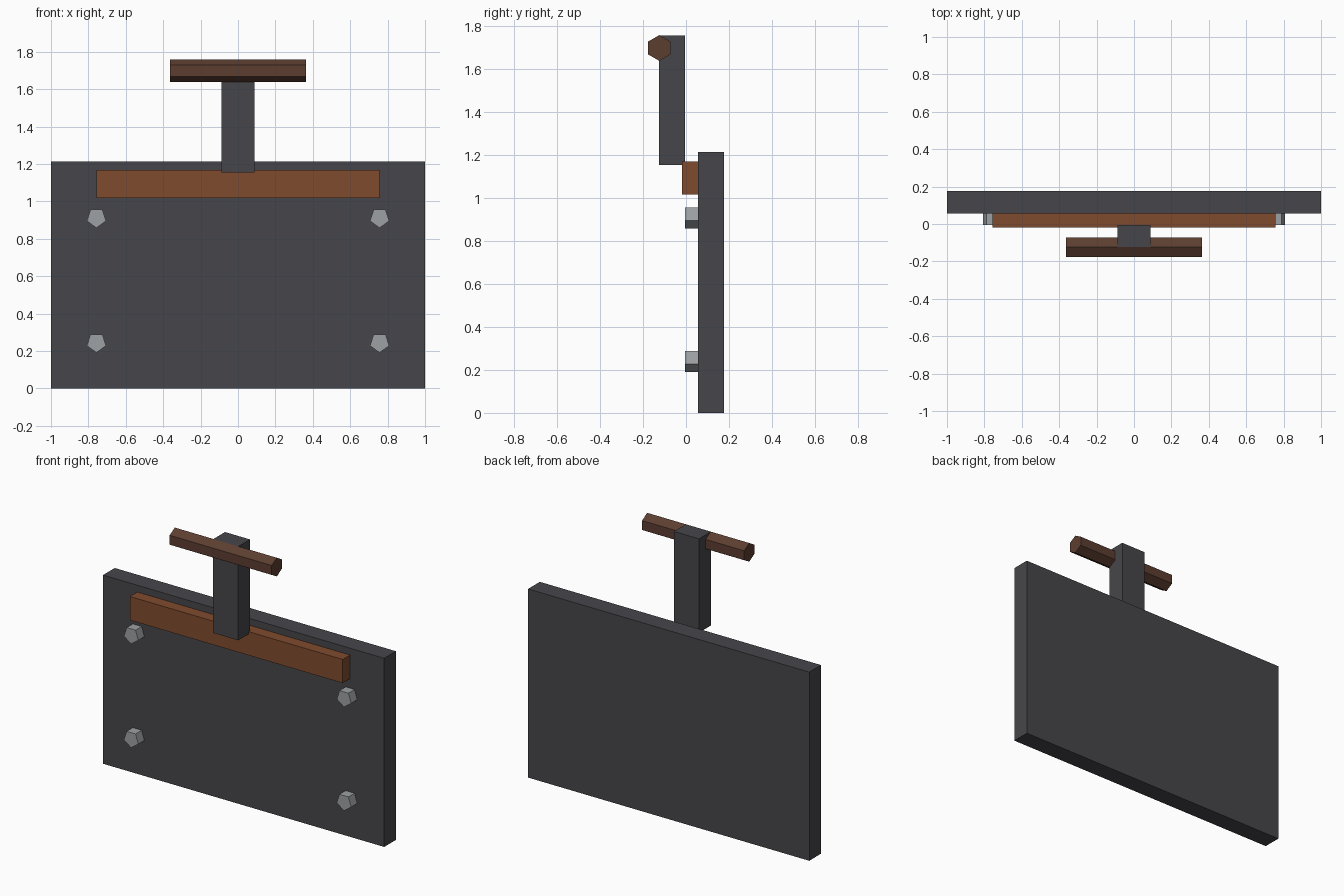
import bpy
import math
from mathutils import Vector

cube = bpy.data.objects.get("Cube")
if cube:
    bpy.data.objects.remove(cube, do_unlink=True)


def material(name, rgb):
    mat = bpy.data.materials.new(name)
    mat.use_nodes = True
    mat.diffuse_color = (*rgb, 1)
    mat.node_tree.nodes["Principled BSDF"].inputs["Base Color"].default_value = (*rgb, 1)
    return mat


dark_metal = material("dark metal", (0.062, 0.060, 0.068))
orange_wood = material("orange wood", (0.214, 0.070, 0.027))
brown_grip = material("brown grip", (0.107, 0.048, 0.030))
bolt_steel = material("bolt steel", (0.34, 0.355, 0.37))


def finish(name, mat):
    obj = bpy.context.object
    obj.name = obj.data.name = name
    obj.data.materials.append(mat)
    bpy.ops.object.transform_apply(location=False, rotation=True, scale=True)
    return obj


def box(name, low, high, mat):
    low, high = Vector(low), Vector(high)
    bpy.ops.mesh.primitive_cube_add(size=1, location=(low + high) / 2)
    bpy.context.object.scale = high - low
    return finish(name, mat)


def prism(name, sides, radius, length, location, rotation, mat):
    bpy.ops.mesh.primitive_cylinder_add(vertices=sides, radius=radius, depth=length,
                                        location=location, rotation=rotation)
    return finish(name, mat)


# Main plate and the wooden strip across its front
box("plate", (-1, 0.057, 0), (1, 0.176, 1.213), dark_metal)
box("front_strip", (-0.757, -0.018, 1.017), (0.757, 0.06, 1.169), orange_wood)

# Upright arm with a six-sided cross grip
box("arm", (-0.089, -0.125, 1.154), (0.089, -0.005, 1.757), dark_metal)
prism("grip", 6, 0.06, 0.726, (0, -0.124, 1.698), (0, math.pi / 2, 0), brown_grip)

# Five-sided bolts, pointing down, near the corners
for side, x in (("right", -0.757), ("left", 0.757)):
    for level, z in (("lower", 0.245), ("upper", 0.912)):
        prism(f"bolt_{level}_{side}", 5, 0.054, 0.064, (x, 0.027, z),
              (math.pi / 2, 0, 0), bolt_steel)

# Turn each bolt so one corner is at the bottom
for obj in bpy.data.objects:
    if obj.name.startswith("bolt_"):
        lowest = min(obj.data.vertices, key=lambda v: v.co.z).co
        if abs(lowest.x) > 0.001:
            obj.rotation_euler.y = math.pi

# Turn the grip so an edge runs along its top
grip = bpy.data.objects["grip"]
top = max(grip.data.vertices, key=lambda v: v.co.z).co
if abs(top.y) > 0.001:
    grip.rotation_euler.x = math.pi / 6
